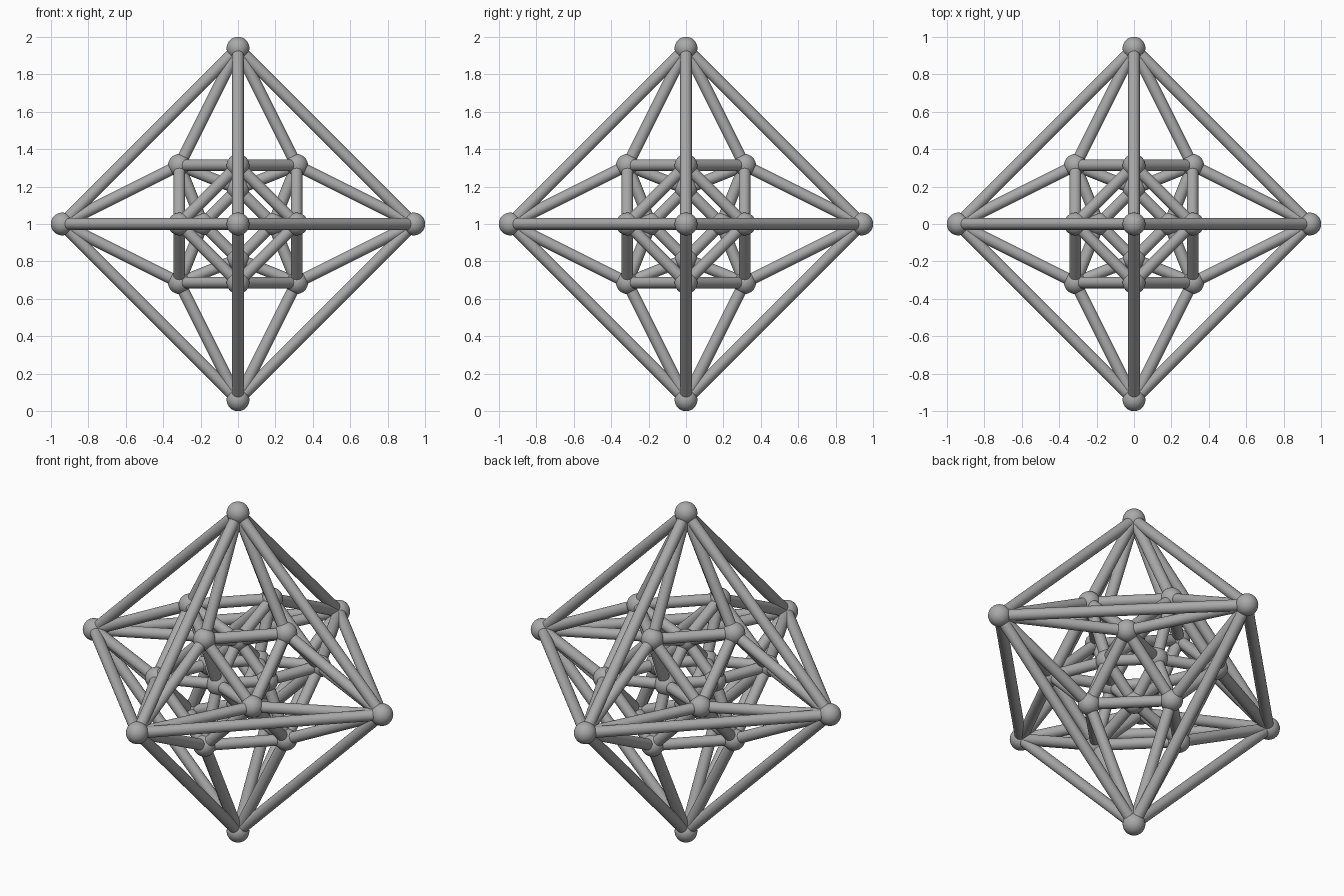
import bpy
from mathutils import Vector

cube = bpy.data.objects.get("Cube")
if cube:
    bpy.data.objects.remove(cube)

BALL_RADIUS = 0.061
ROD_RADIUS = 0.031
OUTER, MIDDLE, INNER = 0.94, 0.3133, 0.188
CENTRE = Vector((0, 0, 1))

grey = bpy.data.materials.new("grey")
grey.use_nodes = True
colour = (0.4, 0.4, 0.4, 1)
grey.diffuse_color = colour
grey.node_tree.nodes["Principled BSDF"].inputs["Base Color"].default_value = colour


def finish(name):
    obj = bpy.context.object
    obj.name = name
    obj.data.materials.append(grey)
    bpy.ops.object.shade_smooth_by_angle()


def add_ball(name, position):
    bpy.ops.mesh.primitive_uv_sphere_add(segments=32, ring_count=16, radius=BALL_RADIUS,
                                         location=CENTRE + position)
    finish(name)


def add_rod(name, start, end):
    span = end - start
    bpy.ops.mesh.primitive_cylinder_add(vertices=24, radius=ROD_RADIUS, depth=span.length,
                                        location=CENTRE + (start + end) / 2,
                                        rotation=span.to_track_quat("Z", "Y").to_euler())
    finish(name)


def octahedron(size):
    return [Vector([side * size if i == axis else 0 for i in range(3)])
            for axis in range(3) for side in (-1, 1)]


# Three nested shells of joints: octahedron, cuboctahedron, octahedron
signs = (-1, 1)
cuboctahedron = [Vector([0 if i == gap else MIDDLE * (a if i == (gap + 1) % 3 else b)
                         for i in range(3)])
                 for gap in range(3) for a in signs for b in signs]
shells = {"outer": octahedron(OUTER), "middle": cuboctahedron, "inner": octahedron(INNER)}
for shell, points in shells.items():
    for point in points:
        add_ball(shell + "_joint", point)

# Rods within each shell join neighbouring joints
for shell, points in shells.items():
    for i, a in enumerate(points):
        for b in points[i + 1:]:
            angle = a.angle(b)
            if angle < (1.1 if shell == "middle" else 1.6):
                add_rod(shell + "_rod", a, b)

# Rods between shells join each octahedron corner to its four nearest middle joints
for shell in ("outer", "inner"):
    for a in shells[shell]:
        for b in shells["middle"]:
            if a.angle(b) < 0.8:
                add_rod(shell + "_link_rod", a, b)
